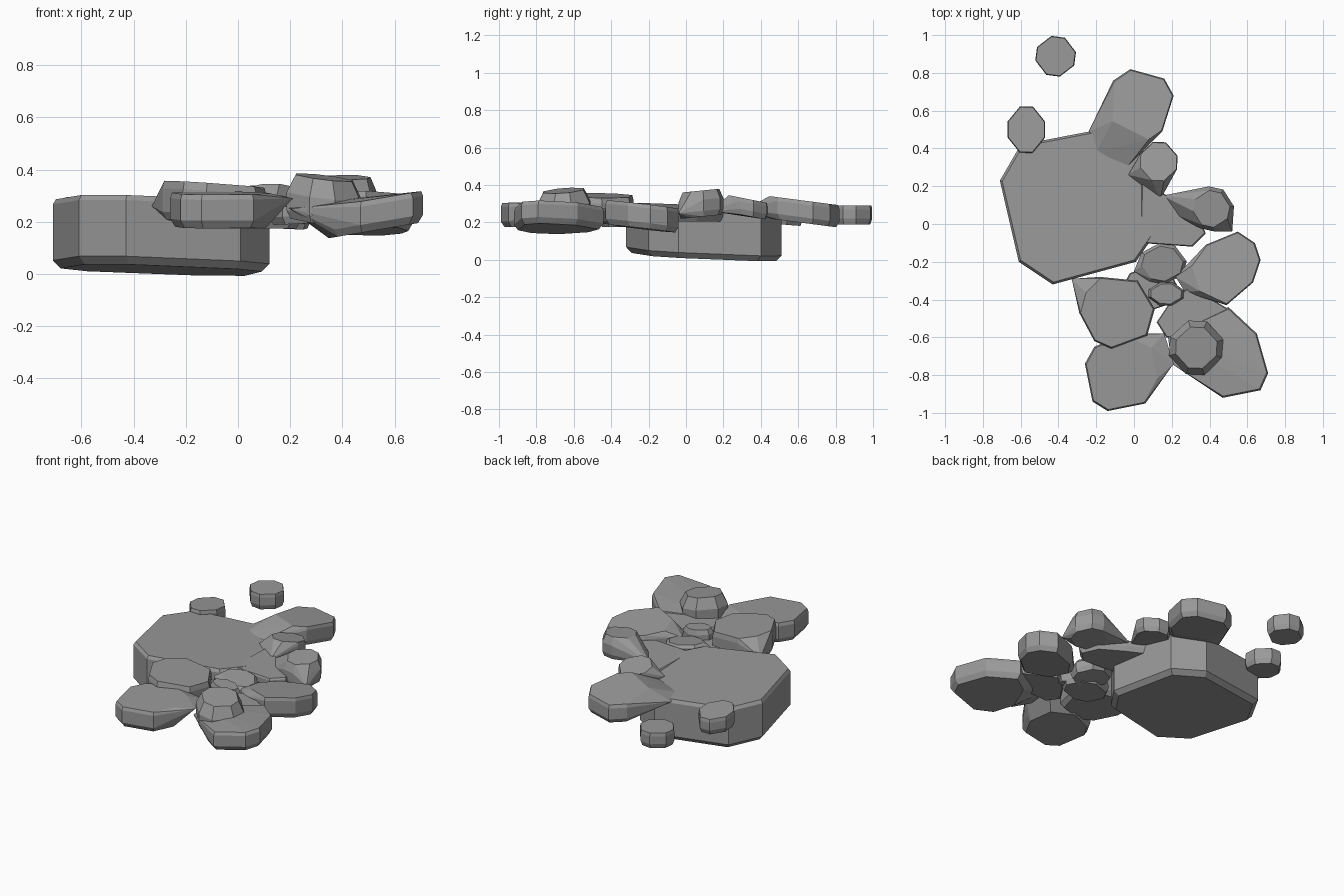
import bpy
import bmesh
from math import cos, sin, radians, tau
from mathutils import Vector

default_cube = bpy.data.objects.get("Cube")
if default_cube:
    bpy.data.objects.remove(default_cube, do_unlink=True)

# One plain stone colour
stone = bpy.data.materials.new("stone grey")
stone.use_nodes = True
stone_colour = (0.32, 0.32, 0.32, 1)
stone.diffuse_color = stone_colour
shader = stone.node_tree.nodes["Principled BSDF"]
shader.inputs["Base Color"].default_value = stone_colour
shader.inputs["Roughness"].default_value = 0.9


def chipped_octagon(centre, radius_x, radius_y, turn=0):
    """Eight-sided outline with alternating long and short sides."""
    points = []
    for corner in range(8):
        wobble = 0.06 if corner % 2 else -0.06
        angle = tau * corner / 8 + wobble + radians(turn)
        points.append((centre[0] + radius_x * cos(angle),
                       centre[1] + radius_y * sin(angle)))
    return points


def rock(name, outline, top, thickness, slope=(0, 0), chamfer=0.02,
         top_scale=0.96, bottom_scale=0.9, ramp=()):
    """Tilted slab with chamfered rims; ramp points stretch one flank."""
    corners = [Vector((x, y, 0)) for x, y in outline]
    middle = sum(corners, Vector()) / len(corners)
    rings = [
        (top, top_scale),
        (top - chamfer, 1),
        (top - thickness + 0.03, 1),
        (top - thickness, bottom_scale),
    ]
    mesh_builder = bmesh.new()
    for height, scale in rings:
        for corner in corners:
            offset = (corner - middle) * scale
            lift = offset.x * slope[0] + offset.y * slope[1]
            point = middle + offset
            mesh_builder.verts.new((point.x, point.y, height + lift))
    for point in ramp:
        mesh_builder.verts.new(point)

    # Wrap the rings in a faceted convex skin
    hull = bmesh.ops.convex_hull(mesh_builder, input=mesh_builder.verts[:])
    spare = [item for item in set(hull["geom_interior"] + hull["geom_unused"])
             if isinstance(item, bmesh.types.BMVert)]
    bmesh.ops.delete(mesh_builder, geom=spare, context="VERTS")
    bmesh.ops.dissolve_limit(mesh_builder, angle_limit=radians(2),
                             verts=mesh_builder.verts[:],
                             edges=mesh_builder.edges[:])
    bmesh.ops.recalc_face_normals(mesh_builder, faces=mesh_builder.faces[:])

    mesh = bpy.data.meshes.new(name)
    mesh_builder.to_mesh(mesh)
    mesh_builder.free()
    mesh.materials.append(stone)
    stone_object = bpy.data.objects.new(name, mesh)
    bpy.context.scene.collection.objects.link(stone_object)
    return stone_object


# Large block that carries the group
rock("main_block",
     [(-.71, .23), (-.61, -.2), (-.43, -.32), (.01, -.2),
      (.12, -.04), (.05, .4), (-.13, .51), (-.6, .42)],
     top=.28, thickness=.265, slope=(-.03, -.045), bottom_scale=.93,
     top_scale=.97)

# Small loose stones at the back
rock("loose_back_stone", chipped_octagon((-.415, .888), .11, .11, turn=15),
     top=.29, thickness=.1)
rock("back_right_stone", chipped_octagon((-.57, .5), .105, .13, turn=22),
     top=.29, thickness=.1, slope=(0, -.08))

# Slabs along the back and left
rock("back_slab",
     [(-.11, .76), (-.02, .82), (.16, .77), (.21, .68),
      (.15, .49), (.08, .44), (-.12, .54)],
     top=.315, thickness=.12, slope=(0, -.13),
     ramp=[(-.24, .49, .25), (-.2, .38, .26), (-.03, .31, .27)])
rock("back_left_stone", chipped_octagon((.13, .33), .105, .11, turn=20),
     top=.325, thickness=.09, slope=(0, -.2),
     ramp=[(-.03, .26, .27), (.14, .13, .26)])
rock("left_stone", chipped_octagon((.41, .08), .12, .12, turn=10),
     top=.37, thickness=.14, slope=(0, .1), chamfer=.05, top_scale=.82,
     ramp=[(.15, .15, .26), (.22, .05, .26), (.52, -.04, .25)])
rock("left_slab",
     [(.3, -.22), (.38, -.11), (.55, -.04), (.64, -.1),
      (.67, -.19), (.63, -.31), (.49, -.43), (.34, -.36)],
     top=.295, thickness=.13, slope=(.02, -.12),
     ramp=[(.22, -.28, .25), (.27, -.36, .25)])

# Slabs spread across the front
rock("front_left_slab",
     [(.5, -.44), (.65, -.58), (.71, -.79), (.67, -.88),
      (.47, -.92), (.37, -.84), (.33, -.68), (.4, -.5)],
     top=.285, thickness=.12, slope=(.17, 0),
     ramp=[(.2, -.74, .25), (.18, -.6, .26)])
rock("front_slab",
     [(-.26, -.74), (-.22, -.94), (-.14, -.99), (.06, -.95),
      (.13, -.82), (.1, -.65), (-.05, -.58), (-.21, -.65)],
     top=.31, thickness=.13, slope=(0, .03),
     ramp=[(.21, -.74, .29), (.16, -.58, .28)])
rock("front_right_slab",
     [(-.29, -.47), (-.21, -.62), (-.12, -.66), (.07, -.59),
      (.11, -.45), (.02, -.3), (-.18, -.28), (-.26, -.36)],
     top=.345, thickness=.15, slope=(-.07, -.02), chamfer=.03,
     ramp=[(-.33, -.29, .26)])
rock("raised_front_stone", chipped_octagon((.33, -.655), .15, .15, turn=20),
     top=.37, thickness=.17, slope=(-.12, .08), chamfer=.07, top_scale=.76)

# Thin stones filling the gaps between the slabs
rock("left_bridge",
     [(.04, .22), (.18, .15), (.33, .06), (.38, -.05),
      (.31, -.12), (.13, -.1), (.03, -.1)],
     top=.275, thickness=.07, chamfer=.01)
rock("front_bridge",
     [(.12, -.52), (.17, -.6), (.4, -.6), (.5, -.45), (.3, -.33), (.2, -.4)],
     top=.265, thickness=.07, chamfer=.01, slope=(.05, 0))
rock("inner_stone", chipped_octagon((.15, -.21), .13, .11, turn=10),
     top=.275, thickness=.09, slope=(-.1, .1), top_scale=.85,
     ramp=[(0, -.25, .26)])
rock("gap_stone", chipped_octagon((.17, -.37), .1, .065, turn=20),
     top=.3, thickness=.1, slope=(-.1, 0), chamfer=.03, top_scale=.85)
rock("gap_filler", chipped_octagon((.09, -.34), .15, .12),
     top=.245, thickness=.07)
